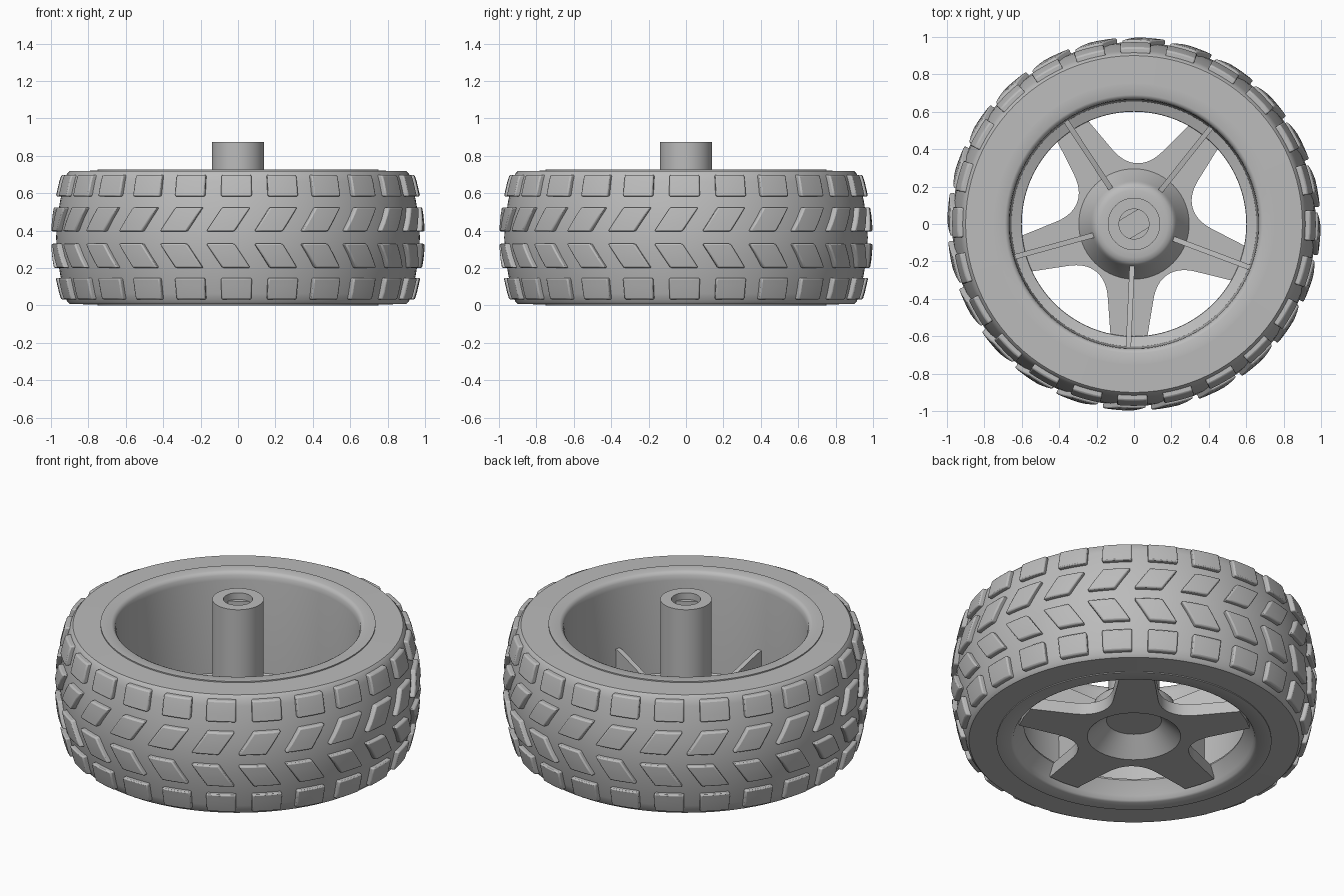
import bpy, bmesh
from math import sin, cos, radians, degrees, atan2, tau
from mathutils import Vector, Matrix

cube = bpy.data.objects.get("Cube")
if cube:
    bpy.data.objects.remove(cube, do_unlink=True)

grey = bpy.data.materials.new("plain grey")
grey.use_nodes = True
grey.diffuse_color = (0.5, 0.5, 0.5, 1)
grey.node_tree.nodes["Principled BSDF"].inputs["Base Color"].default_value = (0.5, 0.5, 0.5, 1)


def polar(r, deg, z=0.0):
    return Vector((r * cos(radians(deg)), r * sin(radians(deg)), z))


def finish(name, bm, smooth=35, bevel=0.0):
    """Turn a bmesh into a shaded object, optionally with softened edges."""
    bmesh.ops.recalc_face_normals(bm, faces=bm.faces)
    mesh = bpy.data.meshes.new(name)
    bm.to_mesh(mesh)
    bm.free()
    mesh.materials.append(grey)
    obj = bpy.data.objects.new(name, mesh)
    bpy.context.collection.objects.link(obj)
    bpy.ops.object.select_all(action="DESELECT")
    obj.select_set(True)
    bpy.context.view_layer.objects.active = obj
    bpy.ops.object.shade_smooth_by_angle(angle=radians(smooth))
    if bevel:
        mod = obj.modifiers.new("soft edges", "BEVEL")
        mod.width, mod.segments = bevel, 2
        mod.limit_method, mod.angle_limit = "ANGLE", radians(40)
    return obj


def lathe(name, profile, closed=True, steps=96):
    """Revolve an (r, z) profile around the z axis."""
    bm = bmesh.new()
    vs = [bm.verts.new((r, 0, z)) for r, z in profile]
    pairs = list(zip(vs, vs[1:])) + ([(vs[-1], vs[0])] if closed else [])
    edges = [bm.edges.new(p) for p in pairs]
    bmesh.ops.spin(bm, geom=vs + edges, cent=(0, 0, 0), axis=(0, 0, 1),
                   angle=tau, steps=steps)
    bmesh.ops.remove_doubles(bm, verts=bm.verts, dist=0.0003)
    return finish(name, bm)


def extrude(bm, faces, vec):
    out = bmesh.ops.extrude_face_region(bm, geom=faces, use_keep_orig=True)
    moved = [g for g in out["geom"] if isinstance(g, bmesh.types.BMVert)]
    bmesh.ops.translate(bm, verts=moved, vec=vec)


def prism(bm, points, vec):
    extrude(bm, [bm.faces.new([bm.verts.new(p) for p in points])], vec)


# Tyre carcass: the crown is symmetric about its middle height
MID = 0.363
CROWN = [(0.0, 0.972), (0.1, 0.966), (0.2, 0.95), (0.3, 0.927), (0.34, 0.914), (0.355, 0.9)]


def crown_radius(z):
    d = abs(z - MID)
    for (d0, r0), (d1, r1) in zip(CROWN, CROWN[1:]):
        if d <= d1:
            return r0 + (r1 - r0) * (d - d0) / (d1 - d0)
    return CROWN[-1][1]


outer = [(r, MID - d) for d, r in reversed(CROWN)] + [(r, MID + d) for d, r in CROWN[1:]]
lathe("tyre", [(0.74, 0.005)] + outer + [(0.74, 0.721)])

# Rim barrel with rounded mouth and an inward lip near the bottom
lathe("rim", [(0.75, 0), (0.75, 0.728), (0.69, 0.728), (0.677, 0.722), (0.668, 0.708),
              (0.664, 0.68), (0.655, 0.13), (0.602, 0.11), (0.6, 0.1),
              (0.65, 0.03), (0.66, 0.008), (0.672, 0)])


# Tread blocks: curved, bevelled pads, leaning in the two middle rows
def tread_row(name, z0, z1, width, centre, lean, height=0.028, count=24):
    bm = bmesh.new()
    for k in range(count):
        grid = bmesh.ops.create_grid(bm, x_segments=4, y_segments=3, size=1)["verts"]
        faces = list({f for v in grid for f in v.link_faces})
        out = bmesh.ops.extrude_face_region(bm, geom=faces, use_keep_orig=True)["geom"]
        top = [g for g in out if isinstance(g, bmesh.types.BMVert)]
        for verts, lift in ((grid, -0.02), (top, height)):
            for v in verts:
                z = z0 + (z1 - z0) * (v.co.y + 1) / 2
                a = -90 + k * 360 / count + centre + v.co.x * width / 2 + v.co.y * lean / 2
                v.co = polar(crown_radius(z) + lift, a, z)
    finish(name, bm, 40, 0.008)


tread_row("tread_top", 0.583, 0.698, 9.8, -0.5, 0)
tread_row("tread_upper_middle", 0.396, 0.525, 8.8, -3, 5)
tread_row("tread_lower_middle", 0.201, 0.33, 8.8, -3, -5)
tread_row("tread_bottom", 0.032, 0.147, 9.8, -0.5, 0)

# Hub: hollow cone below, tall bored post above
lathe("hub", [(0, 0.13), (0.15, 0.13), (0.255, 0.03), (0.29, 0.04), (0.295, 0.1),
              (0.23, 0.2), (0.222, 0.222), (0.205, 0.238), (0.18, 0.245), (0.14, 0.245),
              (0.14, 0.875), (0.08, 0.875), (0.08, 0.45), (0, 0.45)], closed=False, steps=64)

# Two flats inside the bore
bm = bmesh.new()
for side in (31, 211):
    half = degrees(atan2(0.059, 0.054))
    arc = [polar(0.081, side + 90 - half + half * i / 4, 0.45) for i in range(9)]
    prism(bm, arc, (0, 0, 0.385))
finish("bore_flats", bm)

# Five-armed star plate with filleted notches
SPOKES = [267.4 + 72 * i for i in range(5)]
start, ctrl, end = Vector((0.40, 0.122)), Vector((0.305, 0.133)), Vector((0.263, 0.191))
side = [Vector((0.637, 0)), Vector((0.63, 0.095))]
for i in range(9):
    t = i / 8
    side.append(start * (1 - t) ** 2 + ctrl * 2 * t * (1 - t) + end * t * t)
half_arm = [(p.length, degrees(atan2(p.y, p.x))) for p in side]
arm = [(r, -a) for r, a in reversed(half_arm[1:])] + half_arm[:-1]
bm = bmesh.new()
rows = []
for s in SPOKES:
    for r, a in arm:
        rows.append((bm.verts.new(polar(0.255, s + a, 0.03)), bm.verts.new(polar(r, s + a, 0.03))))
faces = [bm.faces.new((a[0], a[1], b[1], b[0])) for a, b in zip(rows, rows[1:] + rows[:1])]
extrude(bm, faces, (0, 0, 0.07))
finish("spoke_star", bm, 30)

# Thin upright rib along each spoke
bm = bmesh.new()
for s in SPOKES:
    rib = [(0.2, 0.09), (0.658, 0.09), (0.658, 0.325), (0.62, 0.32), (0.2, 0.205)]
    across = polar(0.028, s + 90)
    prism(bm, [polar(r, s, z) - across / 2 for r, z in rib], across)
finish("spoke_ribs", bm)
